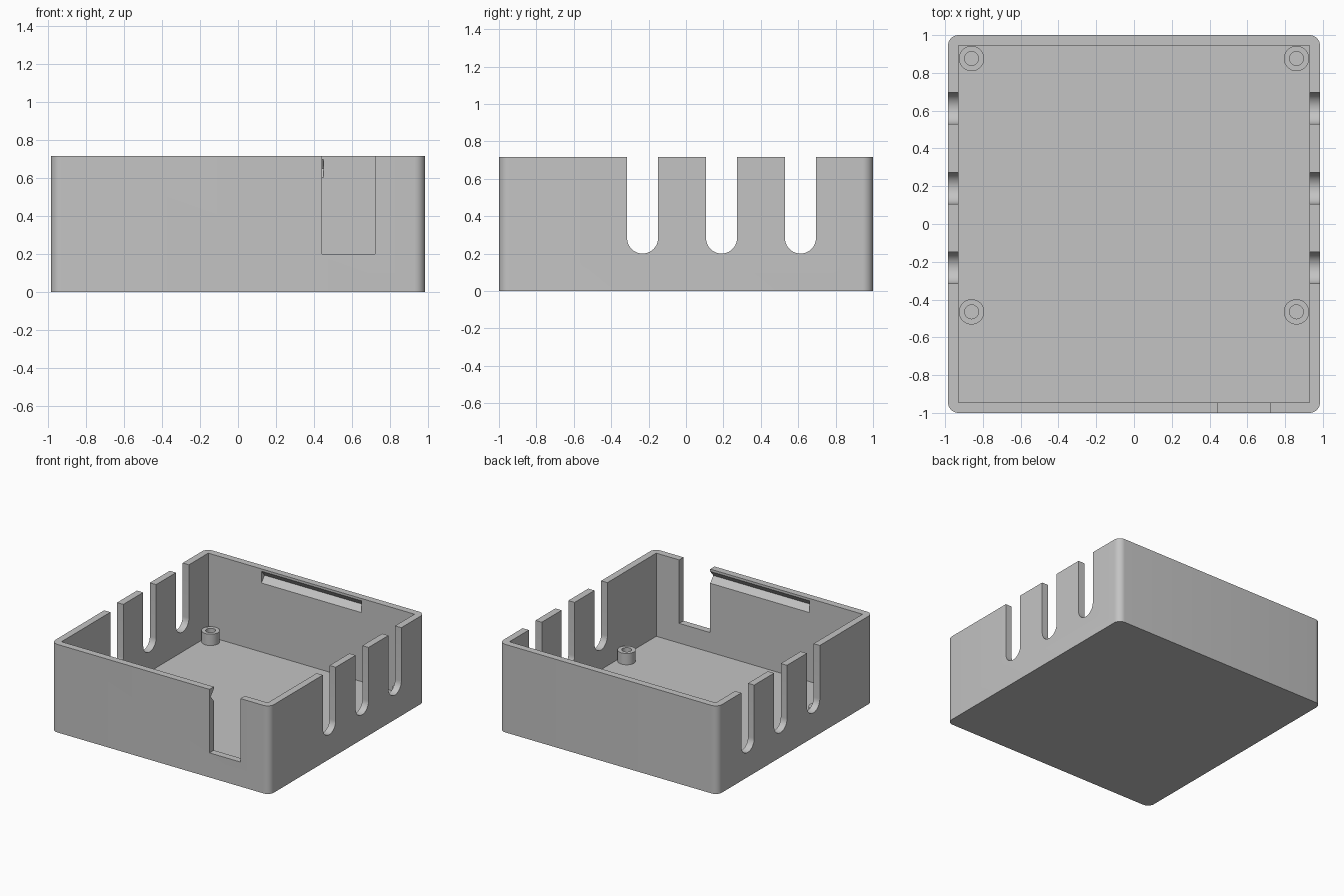
import bpy
import bmesh
from math import cos, sin, pi, radians
from mathutils import Vector

if "Cube" in bpy.data.objects:
    bpy.data.objects.remove(bpy.data.objects["Cube"], do_unlink=True)

W, D, H = 1.97, 2.0, 0.717      # outer size
WALL, FLOOR = 0.056, 0.04
INX, INY = W / 2 - WALL, D / 2 - WALL

grey = bpy.data.materials.new("plain_grey")
grey.use_nodes = True
grey.diffuse_color = (0.55, 0.55, 0.55, 1)
grey.node_tree.nodes["Principled BSDF"].inputs["Base Color"].default_value = grey.diffuse_color


def arc(cx, cy, r, start, end, steps):
    angles = [radians(start + (end - start) * i / steps) for i in range(steps + 1)]
    return [(cx + r * cos(a), cy + r * sin(a)) for a in angles]


def prism(name, outline, axis, low, high):
    """Extrude a 2D outline along x (outline in y, z) or z (outline in x, y)."""
    bm = bmesh.new()
    place = (lambda a, b: (low, a, b)) if axis == "x" else (lambda a, b: (a, b, low))
    face = bm.faces.new([bm.verts.new(place(a, b)) for a, b in outline])
    moved = bmesh.ops.extrude_face_region(bm, geom=[face])["geom"]
    shift = Vector((1, 0, 0) if axis == "x" else (0, 0, 1)) * (high - low)
    bmesh.ops.translate(bm, vec=shift, verts=[g for g in moved if isinstance(g, bmesh.types.BMVert)])
    bmesh.ops.recalc_face_normals(bm, faces=bm.faces)
    mesh = bpy.data.meshes.new(name)
    bm.to_mesh(mesh)
    bm.free()
    mesh.materials.append(grey)
    obj = bpy.data.objects.new(name, mesh)
    bpy.context.collection.objects.link(obj)
    return obj


def rect(x0, x1, y0, y1):
    return [(x0, y0), (x1, y0), (x1, y1), (x0, y1)]


def activate(obj):
    bpy.ops.object.select_all(action="DESELECT")
    obj.select_set(True)
    bpy.context.view_layer.objects.active = obj


def cut(target, cutter):
    cutter.hide_render = True
    mod = target.modifiers.new("cut", "BOOLEAN")
    mod.operation, mod.solver, mod.object = "DIFFERENCE", "EXACT", cutter
    activate(target)
    bpy.ops.object.modifier_apply(modifier=mod.name)
    bpy.data.objects.remove(cutter, do_unlink=True)


# Rounded outer block, hollowed into an open tray
R = 0.056
outline = []
for i, (sx, sy) in enumerate([(1, 1), (-1, 1), (-1, -1), (1, -1)]):
    outline += arc(sx * (W / 2 - R), sy * (D / 2 - R), R, 90 * i, 90 * i + 90, 8)
tray = prism("enclosure_tray", outline, "z", 0, H)
cut(tray, prism("cavity_cutter", rect(-INX, INX, -INY, INY), "z", FLOOR, 1))

# Round-bottomed cable slots through both side walls
SLOT_R, SLOT_Z = 0.083, 0.2
for y in (-0.232, 0.19, 0.612):
    slot = arc(y, SLOT_Z + SLOT_R, SLOT_R, 180, 360, 20) + [(y + SLOT_R, 1), (y - SLOT_R, 1)]
    cut(tray, prism("slot_cutter", slot, "x", -1.2, 1.2))

# Square opening in the front wall
cut(tray, prism("opening_cutter", rect(0.443, 0.722, -1.2, -0.9), "z", SLOT_Z, 1))

# V-shaped snap grooves inside the front and back walls
for side in (-1, 1):
    y = side * INY
    groove = [(y - side * 0.01, 0.71), (y + side * 0.04, 0.65), (y - side * 0.01, 0.59)]
    cut(tray, prism("groove_cutter", groove, "x", -0.45, 0.45))

# Hollow screw posts on the floor
posts = []
for end, y in (("front", -0.465), ("back", 0.876)):
    for side, x in (("right", -0.86), ("left", 0.86)):
        post = prism(f"{end}_{side}_screw_post", arc(x, y, 0.067, 0, 350, 35), "z", FLOOR - 0.01, 0.132)
        cut(post, prism("hole_cutter", arc(x, y, 0.037, 0, 345, 23), "z", FLOOR + 0.002, 1))
        posts.append(post)

for obj in [tray] + posts:
    activate(obj)
    bpy.ops.object.shade_smooth_by_angle(angle=radians(30))
